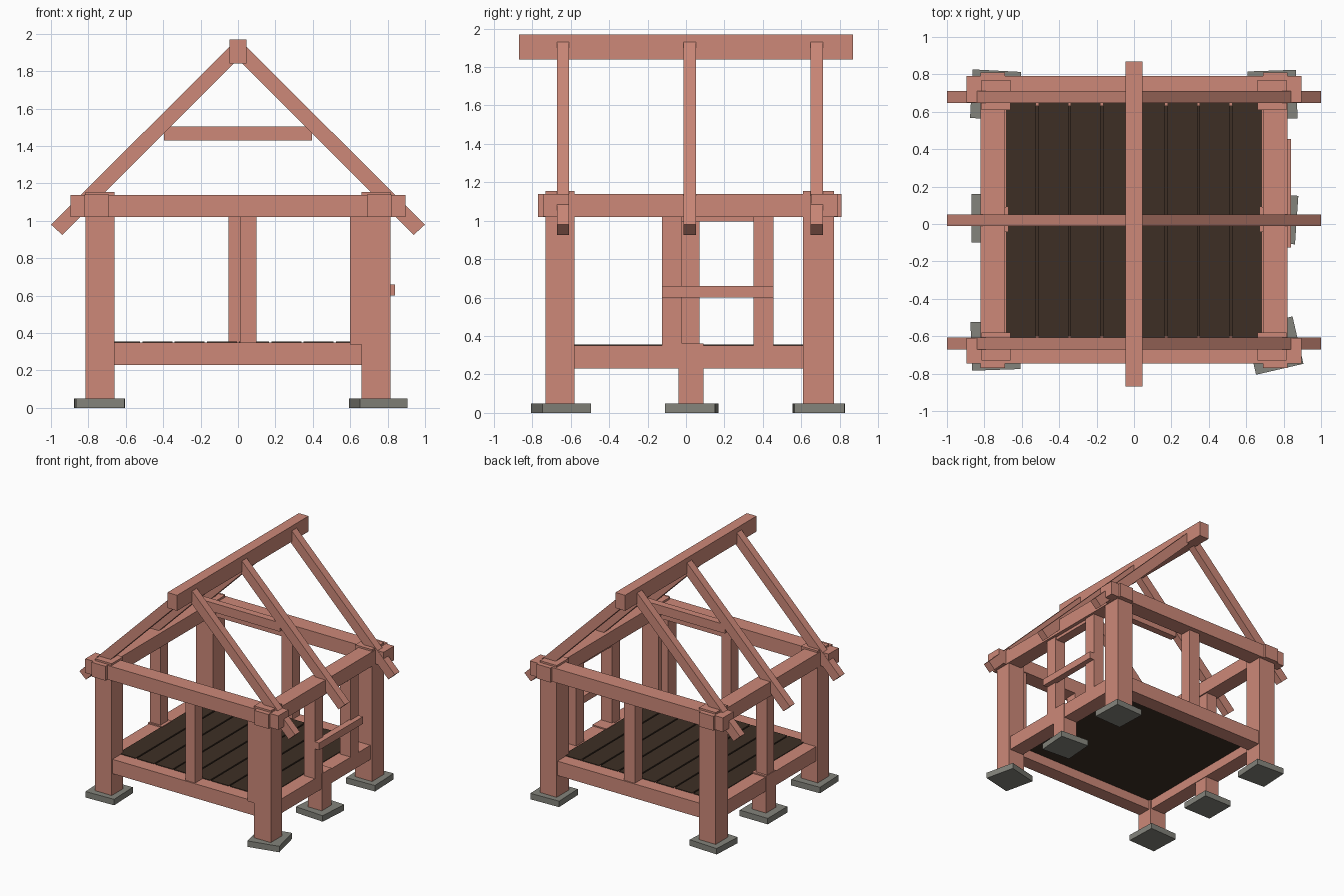
import bpy
from math import radians

cube = bpy.data.objects.get("Cube")
if cube:
    bpy.data.objects.remove(cube, do_unlink=True)


def material(name, color):
    mat = bpy.data.materials.new(name)
    mat.use_nodes = True
    mat.diffuse_color = (*color, 1)
    mat.node_tree.nodes["Principled BSDF"].inputs["Base Color"].default_value = (*color, 1)
    return mat


WOOD = material("red timber", (0.61, 0.25, 0.19))
DARK = material("dark floor wood", (0.047, 0.028, 0.018))
STONE = material("grey stone", (0.23, 0.23, 0.20))


def prism(name, profile, y0, y1, mat):
    """Extrude an (x, z) profile from y0 to y1."""
    n = len(profile)
    verts = [(x, y, z) for y in (y0, y1) for x, z in profile]
    faces = [tuple(range(n)), tuple(reversed(range(n, 2 * n)))]
    faces += [(i, i + n, (i + 1) % n + n, (i + 1) % n) for i in range(n)]
    mesh = bpy.data.meshes.new(name)
    mesh.from_pydata(verts, [], faces)
    mesh.materials.append(mat)
    obj = bpy.data.objects.new(name, mesh)
    bpy.context.collection.objects.link(obj)
    return obj


def box(name, xs, ys, zs, mat=WOOD):
    (x0, x1), (z0, z1) = xs, zs
    return prism(name, [(x0, z0), (x1, z0), (x1, z1), (x0, z1)], *ys, mat)


# Stone pads, each turned a little
PADS = {
    "front_right_pad": (-0.74, -0.65, 2), "front_left_pad": (0.75, -0.65, 13),
    "middle_right_pad": (-0.74, 0.03, 0), "middle_left_pad": (0.74, 0.03, -4),
    "back_right_pad": (-0.74, 0.69, -3), "back_left_pad": (0.74, 0.69, 2),
}
for name, (x, y, turn) in PADS.items():
    pad = box(name, (-0.13, 0.13), (-0.13, 0.13), (0, 0.05), STONE)
    pad.location = (x, y, 0)
    pad.rotation_euler.z = radians(turn)

# Corner posts, sills, wall plates and middle piers on both long sides
POST_Z, SILL_Z, PLATE_Z, STUD_Z = (0.05, 1.155), (0.23, 0.35), (1.02, 1.14), (0.34, 1.03)
FRONT, BACK = (-0.73, -0.58), (0.61, 0.77)
for side, xs in (("right", (-0.815, -0.66)), ("left", (0.66, 0.815))):
    sign = 1 if side == "left" else -1

    def across(a, b):
        return tuple(sorted((sign * a, sign * b)))

    box(f"front_{side}_post", xs, FRONT, POST_Z)
    box(f"back_{side}_post", xs, BACK, POST_Z)
    box(f"{side}_sill", across(0.67, 0.80), (-0.60, 0.63), SILL_Z)
    box(f"{side}_plate", across(0.69, 0.82), (-0.77, 0.81), PLATE_Z)
    box(f"{side}_pier", across(0.675, 0.805), (-0.04, 0.09), (0.05, 0.36))

for side, sill, plate in (("front", (-0.72, -0.60), (-0.745, -0.61)),
                          ("back", (0.63, 0.76), (0.65, 0.79))):
    box(f"{side}_sill", (-0.67, 0.67), sill, SILL_Z)
    box(f"{side}_plate", (-0.895, 0.895), plate, (1.021, 1.139))

# Wall studs, door jamb and window rails
box("front_stud", (0.01, 0.10), (-0.71, -0.61), STUD_Z)
box("front_jamb", (0.60, 0.67), (-0.73, -0.62), STUD_Z)
box("back_stud", (-0.05, 0.05), (0.65, 0.75), STUD_Z)
box("right_stud", (-0.80, -0.70), (-0.025, 0.07), STUD_Z)
box("left_stud", (0.70, 0.80), (-0.125, -0.02), STUD_Z)
box("window_stud", (0.70, 0.80), (0.35, 0.455), STUD_Z)
box("window_rail", (0.785, 0.84), (-0.125, 0.455), (0.60, 0.66))
box("window_header", (0.71, 0.79), (-0.02, 0.35), (0.995, 1.03))

# Floor: a base with separate boards laid front to back
box("floor_base", (-0.68, 0.68), (-0.605, 0.64), (0.31, 0.335), DARK)
BOARDS = 8
step = 1.38 / BOARDS
for i in range(BOARDS):
    x = -0.69 + i * step
    box(f"floor_board_{i + 1}", (x + 0.006, x + step - 0.006), (-0.61, 0.65), (0.333, 0.355), DARK)

# Roof frame: ridge, rafter pairs and collar tie
box("ridge_beam", (-0.045, 0.045), (-0.87, 0.87), (1.84, 1.97))
RAFTER = [(1.0, 0.98), (0.94, 0.925), (0.02, 1.845), (0.02, 1.955)]
for place, y in (("front", -0.64), ("middle", 0.02), ("back", 0.68)):
    prism(f"{place}_left_rafter", list(reversed(RAFTER)), y - 0.032, y + 0.032, WOOD)
    prism(f"{place}_right_rafter", [(-x, z) for x, z in RAFTER], y - 0.032, y + 0.032, WOOD)
box("collar_tie", (-0.395, 0.395), (-0.01, 0.05), (1.43, 1.505))

# Make every face point outward
import bmesh
for obj in bpy.context.scene.objects:
    if obj.type == "MESH":
        bm = bmesh.new()
        bm.from_mesh(obj.data)
        bmesh.ops.recalc_face_normals(bm, faces=bm.faces)
        bm.to_mesh(obj.data)
        bm.free()
